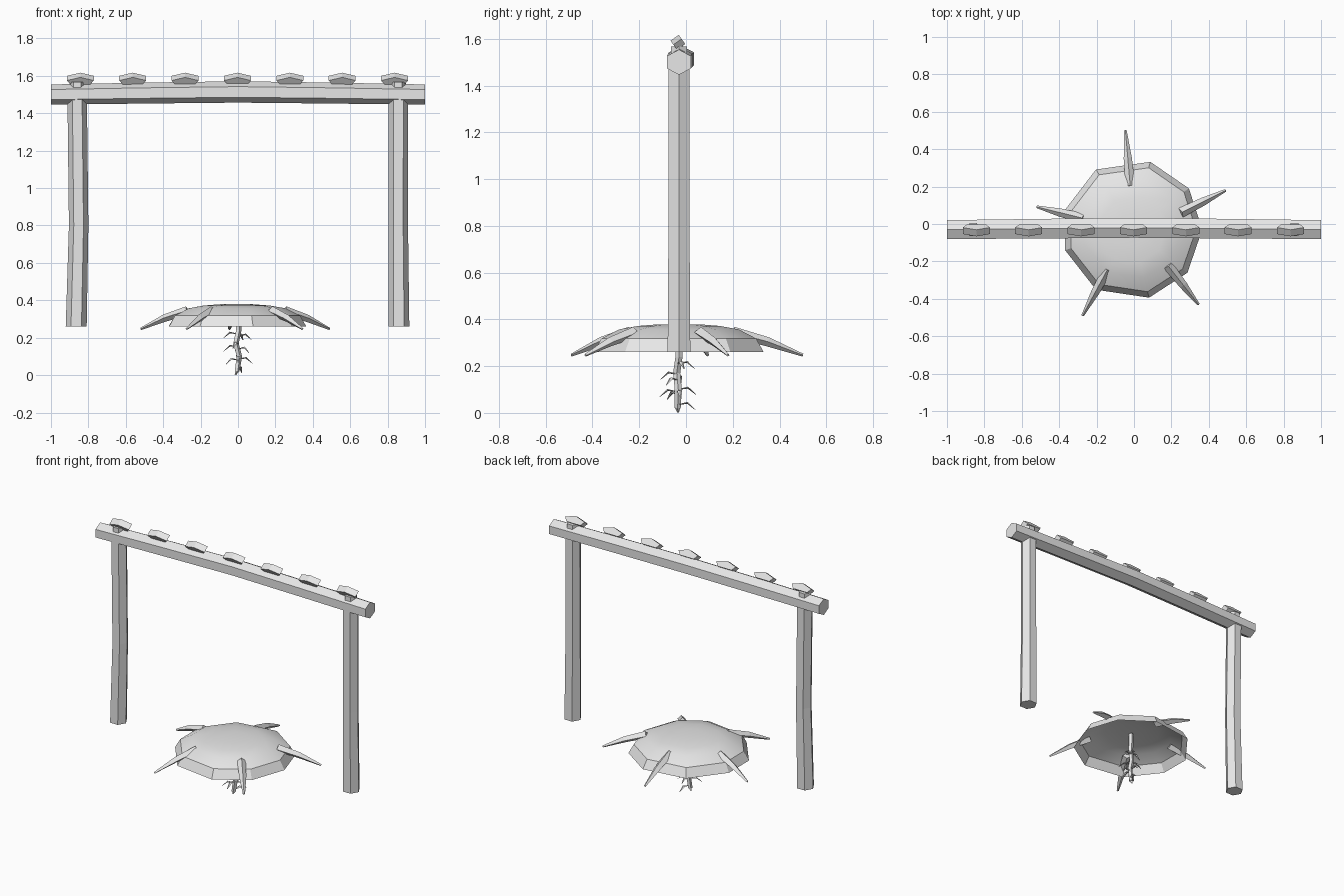
import bpy, bmesh, math
from mathutils import Vector

if "Cube" in bpy.data.objects:
    bpy.data.objects.remove(bpy.data.objects["Cube"], do_unlink=True)

grey = bpy.data.materials.new("pale grey")
grey.use_nodes = True
grey.diffuse_color = (0.8, 0.8, 0.8, 1)
grey.node_tree.nodes["Principled BSDF"].inputs["Base Color"].default_value = grey.diffuse_color


def finish(name, bm):
    mesh = bpy.data.meshes.new(name)
    bm.normal_update()
    bm.to_mesh(mesh)
    bm.free()
    mesh.materials.append(grey)
    obj = bpy.data.objects.new(name, mesh)
    bpy.context.collection.objects.link(obj)
    return obj


def loft(name, path, radii, sides, side_dir, phase=0.0, flat=1.0):
    """Skin a closed tube along a path; flat squashes it across side_dir."""
    bm = bmesh.new()
    path = [Vector(p) for p in path]
    axis = (path[-1] - path[0]).normalized()
    u = Vector(side_dir)
    u = (u - axis * u.dot(axis)).normalized()
    v = axis.cross(u)
    rings = []
    for p, r in zip(path, radii):
        angles = [phase + math.tau * k / sides for k in range(sides)]
        rings.append([bm.verts.new(p + u * r * math.cos(a) + v * r * flat * math.sin(a)) for a in angles])
    for a, b in zip(rings, rings[1:]):
        for k in range(sides):
            n = (k + 1) % sides
            bm.faces.new((a[k], a[n], b[n], b[k]))
    bm.faces.new(rings[0][::-1])
    bm.faces.new(rings[-1])
    return finish(name, bm)


MID_Y = -0.03

# Six-sided posts, slightly bent, with narrow tenons through the beam
for name, xs in (("right_post", (-0.865, -0.852, -0.86)), ("left_post", (0.86, 0.857, 0.858))):
    path = [(xs[0], MID_Y, 0.26), (xs[1], MID_Y, 0.8), (xs[2], MID_Y, 1.5)]
    loft(name, path, (0.056, 0.052, 0.052), 6, (1, 0, 0))
    loft(name + "_tenon", [(xs[2], MID_Y, 1.49), (xs[2], MID_Y, 1.568)], (0.04, 0.04), 6, (1, 0, 0))

# Bowed crossbeam
loft("crossbeam", [(-1, MID_Y, 1.5), (-0.5, -0.025, 1.508), (0, -0.02, 1.514), (0.5, -0.025, 1.508), (1, MID_Y, 1.5)],
     (0.054, 0.056, 0.057, 0.056, 0.054), 6, (0, 0, 1), flat=1.08)


# Tilted five-sided blocks along the beam
def block(name, x):
    bm = bmesh.new()
    up = Vector((0, -0.58, 0.81))
    back = Vector((0, 0.035, 0.025))
    front_top = Vector((x, -0.066, 1.592))
    profile = [(0, 0), (-0.072, -0.021), (-0.052, -0.048), (0.052, -0.048), (0.072, -0.021)]
    front = [bm.verts.new(front_top + Vector((px, 0, 0)) + up * h) for px, h in profile]
    cap = bm.faces.new(front)
    moved = bmesh.ops.extrude_face_region(bm, geom=[cap])["geom"]
    bmesh.ops.translate(bm, vec=back, verts=[g for g in moved if isinstance(g, bmesh.types.BMVert)])
    bmesh.ops.recalc_face_normals(bm, faces=bm.faces)
    finish(name, bm)


for i in range(7):
    block(f"beam_block_{i + 1}", -0.843 + 0.28 * i)


# Open shell: ten-sided canted rim below a smooth shallow dome
def shell():
    bm = bmesh.new()
    centre = Vector((-0.01, MID_Y, 0))
    angles = [math.radians(a) for a in (0, 36, 75, 121, 164, 197, 239, 284, 322)]
    rings = []
    for r, z in ((0.375, 0.26), (0.342, 0.318), (0.265, 0.357), (0.18, 0.372), (0.09, 0.379)):
        rings.append([bm.verts.new(centre + Vector((r * math.cos(a), r * math.sin(a), z))) for a in angles])
    count = len(angles)
    for row, (a, b) in enumerate(zip(rings, rings[1:])):
        for k in range(count):
            n = (k + 1) % count
            bm.faces.new((a[k], a[n], b[n], b[k])).smooth = row > 0
    bm.faces.new(rings[-1]).smooth = True
    for a, b in zip(rings[1], rings[1][1:] + rings[1][:1]):
        bm.edges.get((a, b)).smooth = False
    for a, b in zip(rings[0], rings[1]):
        bm.edges.get((a, b)).smooth = False
    finish("shell", bm)


shell()

# Tapering spikes through the shell rim: inner end and tip in plan
spikes = [((-0.02, 0.2), (-0.046, 0.5)), ((0.25, 0.06), (0.49, 0.18)), ((0.18, -0.22), (0.345, -0.43)),
          ((-0.14, -0.24), (-0.275, -0.49)), ((-0.27, 0.03), (-0.52, 0.092))]
for i, (base, tip) in enumerate(spikes):
    b, t = Vector((*base, 0.345)), Vector((*tip, 0.247))
    middle = b.lerp(t, 0.5) + Vector((0, 0, 0.008))
    side = (t - b).cross(Vector((0, 0, 1)))
    loft(f"spike_{i + 1}", [b, middle, t], (0.027, 0.022, 0.007), 4, side, flat=0.9)

# Crooked hanging stem
loft("stem", [(0, MID_Y, 0.36), (0.003, MID_Y, 0.24), (-0.012, -0.04, 0.17), (0.006, -0.033, 0.1), (-0.006, -0.036, 0.02)],
     (0.018, 0.016, 0.016, 0.016, 0.014), 5, (1, 0, 0))
loft("stem_tip", [(-0.004, -0.036, 0.025), (-0.014, -0.034, 0.002)], (0.012, 0.004), 4, (0, 1, 0))


# Small drooping thorns around the stem
def thorn(name, angle, z, length):
    out = Vector((math.cos(angle), math.sin(angle), 0))
    root = Vector((0, -0.035, z))
    path = [root, root + out * length * 0.55 + Vector((0, 0, 0.008)), root + out * length + Vector((0, 0, -0.022))]
    loft(name, path, (0.005, 0.011, 0.002), 4, out.cross(Vector((0, 0, 1))), flat=0.4)


for i, (degrees, z) in enumerate([(180, 0.22), (20, 0.21), (70, 0.21), (250, 0.165), (170, 0.15), (320, 0.14),
                                  (90, 0.1), (270, 0.09), (10, 0.085), (215, 0.08), (75, 0.035)]):
    thorn(f"thorn_{i + 1}", math.radians(degrees), z, 0.078)
